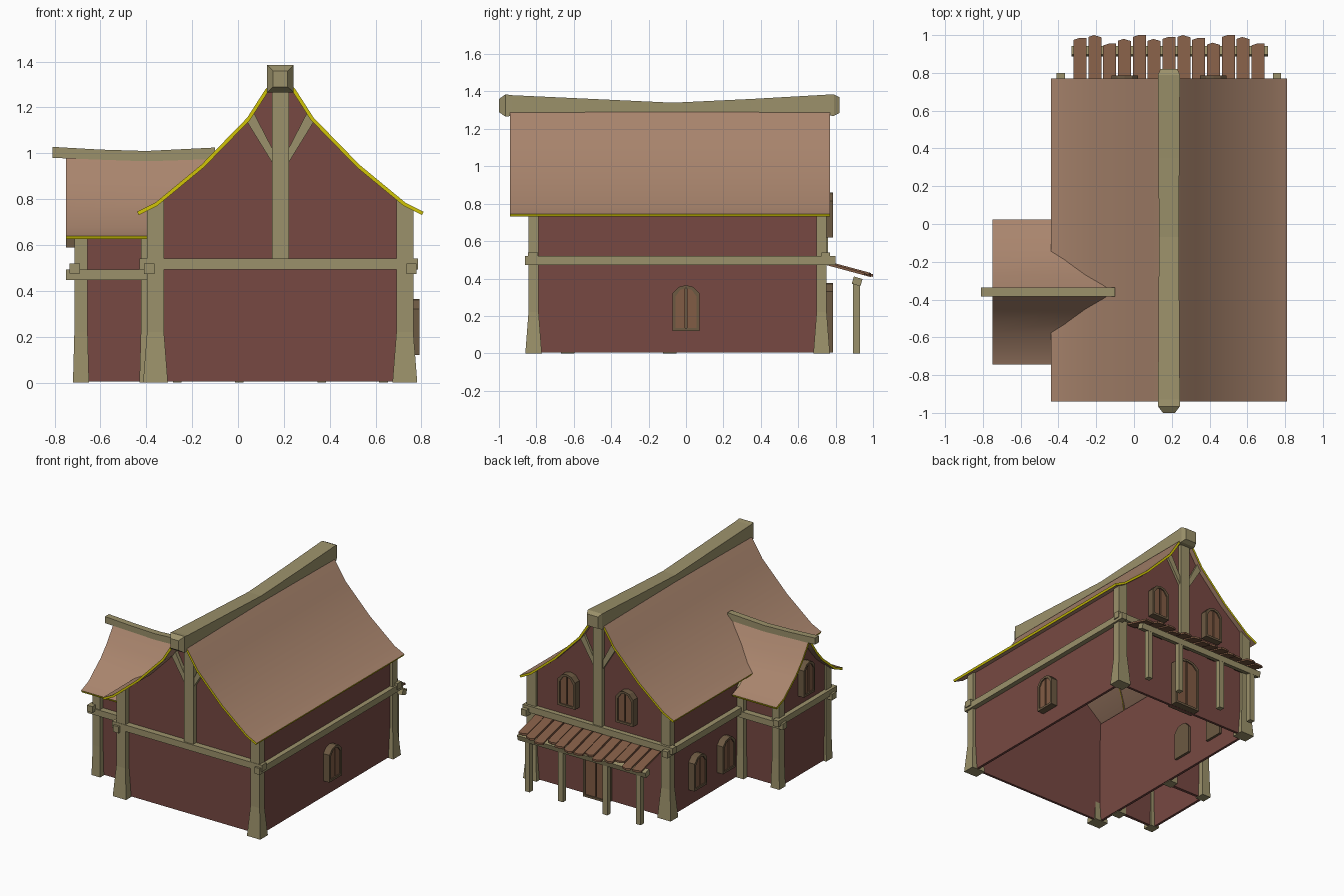
import bpy, bmesh, math
from mathutils import Matrix

if "Cube" in bpy.data.objects:
    bpy.data.objects.remove(bpy.data.objects["Cube"])

def mat(name, r, g, b):
    m = bpy.data.materials.new(name)
    m.diffuse_color = tuple((c / 255) ** 2.2 for c in (r, g, b)) + (1,)
    m.use_nodes = True
    m.node_tree.nodes["Principled BSDF"].inputs["Base Color"].default_value = m.diffuse_color
    return m

WALL = mat("plaster", 118, 74, 68)
WOOD = mat("timber", 154, 144, 106)
ROOF = mat("roofing", 168, 132, 109)
EDGE = mat("roof_trim", 208, 196, 16)
PLANK = mat("plank", 128, 92, 70)
FRAME = mat("window_frame", 108, 90, 68)

CX, WY = 0.185, -0.36            # main ridge x, wing ridge y
MAIN = [(0, 1.34), (.065, 1.28), (.145, 1.155), (.345, .95), (.545, .785), (.625, .745)]
WING = [(0, 1.0), (.02, .97), (.09, .87), (.16, .79), (.21, .75), (.30, .675), (.385, .64)]

def height(prof, d):
    """Roof height at distance d from the ridge."""
    d = abs(d)
    for (a, za), (b, zb) in zip(prof, prof[1:]):
        if d <= b:
            return za + (zb - za) * (d - a) / (b - a)
    return prof[-1][1]

def finish(name, bm, *mats, recalc=True):
    if recalc:
        bmesh.ops.recalc_face_normals(bm, faces=bm.faces)
    me = bpy.data.meshes.new(name)
    bm.to_mesh(me)
    bm.free()
    ob = bpy.data.objects.new(name, me)
    bpy.context.collection.objects.link(ob)
    for m in mats:
        me.materials.append(m)
    return ob

def loft(name, rings, material):
    """Skin a list of equal-sized point rings and cap the ends."""
    bm = bmesh.new()
    vs = [[bm.verts.new(p) for p in r] for r in rings]
    n = len(vs[0])
    for a, b in zip(vs, vs[1:]):
        for i in range(n):
            bm.faces.new((a[i], a[(i + 1) % n], b[(i + 1) % n], b[i]))
    bm.faces.new(vs[0])
    bm.faces.new(vs[-1])
    return finish(name, bm, material)

def prism(name, pts, axis, a, b, material):
    f = (lambda p, t: (t, p[0], p[1])) if axis == 'x' else (lambda p, t: (p[0], t, p[1]))
    return loft(name, [[f(p, a) for p in pts], [f(p, b) for p in pts]], material)

def box(name, x0, x1, y0, y1, z0, z1, material=WOOD):
    return prism(name, [(x0, z0), (x1, z0), (x1, z1), (x0, z1)], 'y', y0, y1, material)

def mirrored(prof):
    return [(-d, z) for d, z in reversed(prof[1:])] + prof

# walls: open shells under the roofs
def walls(name, prof, half, centre, axis, a, b, open_end):
    top = [(d, z - .02) for d, z in prof if d < half] + [(half, height(prof, half) - .02)]
    pts = [(-half, .004)] + mirrored(top) + [(half, .004)]
    ob = prism(name, [(p + centre, z) for p, z in pts], axis, a, b, WALL)
    bm = bmesh.new()
    bm.from_mesh(ob.data)
    bm.normal_update()
    kill = [f for f in bm.faces if abs(f.normal.z) > .3 or (open_end and f.normal.x > .9)]
    bmesh.ops.delete(bm, geom=kill, context='FACES')
    bm.to_mesh(ob.data)
    bm.free()
    s = ob.modifiers.new("thickness", 'SOLIDIFY')
    s.thickness, s.offset = .025, -1

walls("main_walls", MAIN, .557, CX, 'y', -.80, .735, False)
walls("wing_walls", WING, .265, WY, 'x', -.70, -.36, True)

# roofs: curved sheets with a bright rim
def roof(name, rows):
    bm = bmesh.new()
    vs = [[bm.verts.new(p) for p in r] for r in rows]
    for a, b in zip(vs, vs[1:]):
        for i in range(len(a) - 1):
            bm.faces.new((a[i], a[i + 1], b[i + 1], b[i]))
    bm.normal_update()
    if sum(f.normal.z for f in bm.faces) < 0:
        bmesh.ops.reverse_faces(bm, faces=bm.faces)
    ob = finish(name, bm, ROOF, EDGE, recalc=False)
    bpy.ops.object.select_all(action='DESELECT')
    ob.select_set(True)
    bpy.context.view_layer.objects.active = ob
    s = ob.modifiers.new("thickness", 'SOLIDIFY')
    s.thickness, s.offset, s.material_offset_rim = .016, -1, 1
    bpy.ops.object.modifier_apply(modifier=s.name)
    bpy.ops.object.shade_smooth_by_angle(angle=math.radians(30))

def valley_x(z):
    """Where the wing roof runs into the main roof."""
    if z < .76:
        return -.39
    for k in range(626):
        if height(MAIN, k / 1000) <= z:
            return CX - k / 1000 + .02
    return -.39

roof("main_roof", [[(CX + d, y, z) for y in (-.94, .77)] for d, z in mirrored(MAIN)])
roof("wing_roof", [[(-.75, WY + d, z), (valley_x(z), WY + d, z)] for d, z in mirrored(WING)])

# sagging ridge beams
def ring(axis, t, c, w, z0, z1):
    sq = [(c - w, z0), (c + w, z0), (c + w, z1), (c - w, z1)]
    return [(t, p, z) if axis == 'x' else (p, t, z) for p, z in sq]

loft("main_ridge_beam", [ring('y', t, CX, w, a, b) for t, w, a, b in (
    (-1.0, .032, 1.29, 1.36), (-.965, .058, 1.265, 1.385), (-.93, .058, 1.27, 1.38),
    (-.5, .055, 1.28, 1.36), (-.07, .053, 1.28, 1.34), (.35, .055, 1.28, 1.36),
    (.79, .058, 1.27, 1.385), (.82, .045, 1.285, 1.37))], WOOD)
loft("wing_ridge_beam", [ring('x', t, WY, .023, a, b) for t, a, b in (
    (-.81, .98, 1.028), (-.6, .972, 1.016), (-.4, .965, 1.01), (-.1, .975, 1.025))], WOOD)

# flared corner posts, cut to the roof slope
def post(name, x, y, hx, hy, flare, top):
    def sec(dx, dy, z):
        return [(x + i * dx, y + j * dy, z(x + i * dx, y + j * dy))
                for i, j in ((-1, -1), (1, -1), (1, 1), (-1, 1))]
    loft(name, [sec(hx + flare, hy + flare, lambda *_: 0), sec(hx, hy, lambda *_: .22),
                sec(hx, hy, top)], WOOD)

for x in (CX - .545, CX + .543):
    for y in (-.815, .725):
        post("corner_post", x, y, .037, .027, .017, lambda px, py: height(MAIN, px - CX) - .012)
for y in (WY - .272, WY + .272):
    for x in (-.685, -.395):
        post("wing_post", x, y, .029, .03, .006, lambda px, py: height(WING, py - WY) - .012)

# gable framing, front and back
for y0, y1 in ((-.845, -.79), (.725, .77)):
    box("gable_beam", -.43, .785, y0, y1, .493, .54)
    m0, m1 = (y0 + .01, y1) if y0 < 0 else (y0, y1 - .01)
    box("king_post", CX - .037, CX + .037, m0, m1, .54, 1.29)
    for s in (-1, 1):
        prism("gable_brace", [(CX + s * d, z) for d, z in
              ((.03, .95), (.03, 1.01), (.118, 1.18), (.147, 1.14))], 'y', m0 + .008, m1 - .008, WOOD)

# side beams
box("right_beam", .735, .778, -.86, .80, .473, .52)
box("left_beam_front", -.41, -.365, -.86, -.62, .473, .52)
box("left_beam_back", -.41, -.365, -.10, .80, .473, .52)
for s in (-1, 1):
    y = WY + s * .285
    box("wing_side_beam", -.75, -.38, y - .025, y + .025, .447, .492)
box("wing_gable_beam", -.735, -.69, WY - .34, WY + .34, .475, .52)

# arched shuttered windows and the door
def opening(name, x, y, z, turn, w, h):
    def arch(i):
        a, t = w / 2 - i, h - i
        return [(-a, i), (a, i), (a, t - .045), (a * .55, t - .01), (0, t),
                (-a * .55, t - .01), (-a, t - .045)]
    rings = [[(px, d, pz) for px, pz in arch(i)] for i, d in
             ((0, .035), (0, -.05), (.016, -.05), (.016, -.032))]
    parts = [loft(name + "_frame", rings, FRAME)]
    for s in (-1, 1):
        a, t = w / 2 - .016, h - .016
        leaf = [(s * .005, .016), (s * a, .016), (s * a, t - .045), (s * a * .55, t - .01), (s * .005, t)]
        parts.append(prism(name + "_leaf", leaf, 'y', -.042, -.03, PLANK))
    for p in parts:
        p.matrix_world = Matrix.Translation((x, y, z)) @ Matrix.Rotation(turn, 4, 'Z')

Q = math.pi / 2
opening("right_window", .742, 0, .12, Q, .145, .245)
for y in (.43, .10):
    opening("left_window", -.372, y, .12, -Q, .145, .245)
opening("wing_window", -.70, WY, .59, -Q, .13, .24)
for s in (-1, 1):
    opening("back_window", CX + s * .235, .735, .62, 2 * Q, .14, .24)
opening("back_door", CX, .735, .005, 2 * Q, .2, .37)

# porch
for d in (-.45, -.18, .18, .45):
    box("porch_post", CX + d - .019, CX + d + .019, .893, .931, 0, .38)
beam = box("porch_beam", -.33, .71, -.024, .024, -.02, .02)
beam.location = (0, .915, .385)
beam.rotation_euler.x = -.28
tips = (.985, 1.0, .955, .98, 1.0, .98, .99, 1.0, .985, .96, 1.0, .99, .955)
for i, tip in enumerate(tips):
    x0 = -.32 + i * .0785
    x1, lift = x0 + .069, .004 * (i % 3)
    low = .475 - (tip - .75) * .28 + lift
    rows = [[(x0, .75), (x1, .75), (x1, tip - .012 * (i % 2)), (x0 + .03, tip), (x0, tip - .01)]]
    def slab(dz):
        return [(px, py, .472 - (py - .75) * .27 + lift + dz) for px, py in rows[0]]
    loft("porch_plank", [slab(0), slab(.014)], PLANK)
